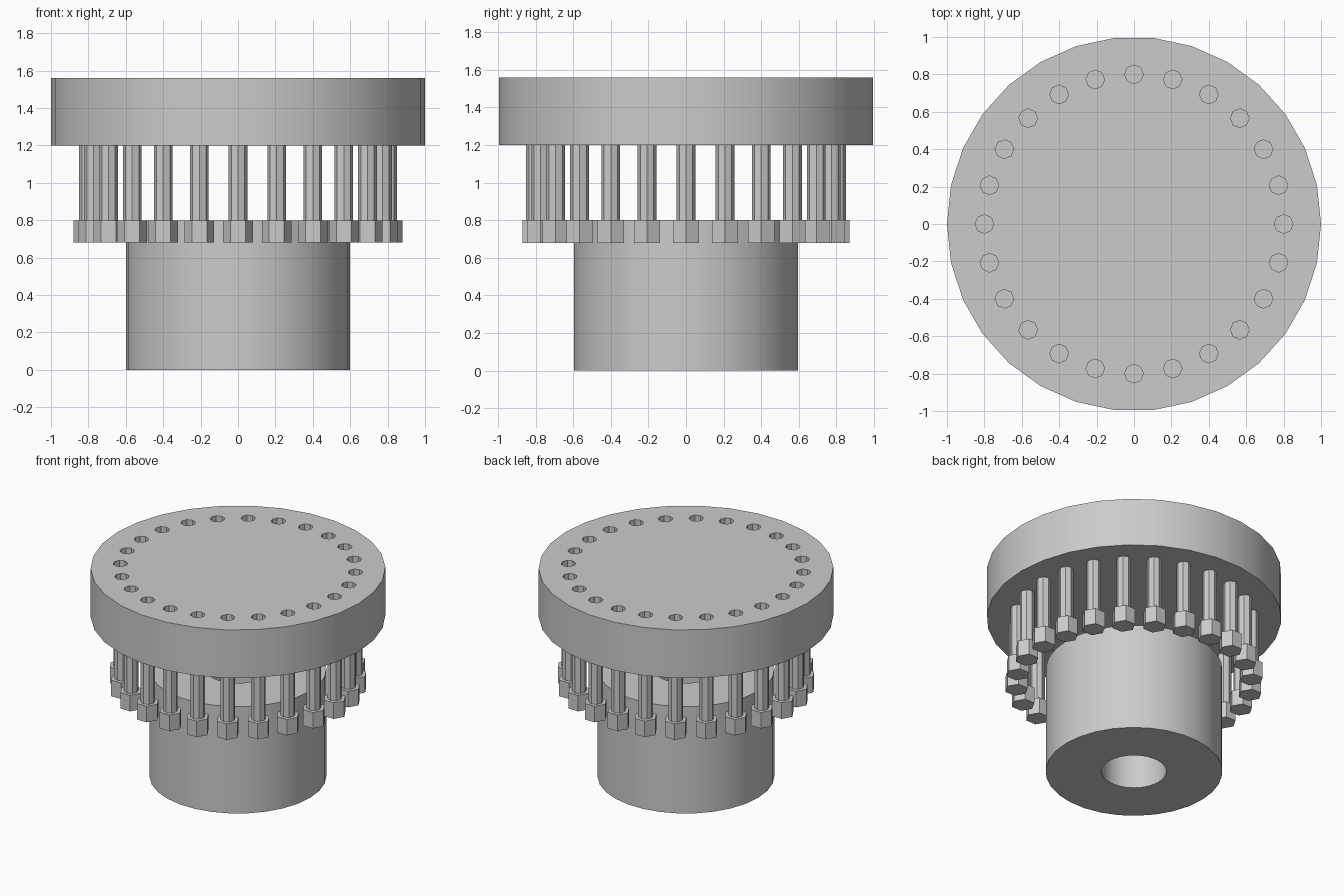
import bpy
import bmesh
from math import cos, sin, tau, radians

if "Cube" in bpy.data.objects:
    bpy.data.objects.remove(bpy.data.objects["Cube"], do_unlink=True)

grey = bpy.data.materials.new("machined grey")
grey.use_nodes = True
colour = (0.6, 0.6, 0.6, 1)
grey.diffuse_color = colour
grey.node_tree.nodes["Principled BSDF"].inputs["Base Color"].default_value = colour


def add_prism(bm, radius, sides, bottom, top, x=0, y=0):
    """Closed upright prism with its first corner on +x."""
    ring = [bm.verts.new((x + radius * cos(tau * i / sides),
                          y + radius * sin(tau * i / sides), bottom))
            for i in range(sides)]
    base = bm.faces.new(ring)
    cap = bmesh.ops.extrude_face_region(bm, geom=[base])["geom"]
    raised = [v for v in cap if isinstance(v, bmesh.types.BMVert)]
    bmesh.ops.translate(bm, verts=raised, vec=(0, 0, top - bottom))


def make(name, prisms):
    bm = bmesh.new()
    for prism in prisms:
        add_prism(bm, *prism)
    bmesh.ops.recalc_face_normals(bm, faces=bm.faces)
    mesh = bpy.data.meshes.new(name)
    bm.to_mesh(mesh)
    bm.free()
    mesh.materials.append(grey)
    obj = bpy.data.objects.new(name, mesh)
    bpy.context.collection.objects.link(obj)
    return obj


def activate(obj):
    bpy.ops.object.select_all(action="DESELECT")
    obj.select_set(True)
    bpy.context.view_layer.objects.active = obj


def cut(obj, cutter):
    activate(obj)
    mod = obj.modifiers.new("holes", "BOOLEAN")
    mod.operation = "DIFFERENCE"
    mod.solver = "EXACT"
    mod.object = cutter
    bpy.ops.object.modifier_apply(modifier=mod.name)
    bpy.data.objects.remove(cutter, do_unlink=True)


def smooth(obj):
    activate(obj)
    bpy.ops.object.shade_smooth_by_angle(angle=radians(30))


BOLTS = 24
spots = [(0.8 * cos(tau * i / BOLTS), 0.8 * sin(tau * i / BOLTS))
         for i in range(BOLTS)]

# Lower hub with a central bore
hub = make("hub", [(0.6, 30, 0, 0.8)])
cut(hub, make("bore_cutter", [(0.22, 30, -0.1, 0.9)]))
smooth(hub)

# Upper flange plate drilled with a ring of bolt holes
flange = make("flange_plate", [(1, 30, 1.2, 1.56)])
cut(flange, make("hole_cutter", [(0.05, 8, 1.1, 1.7, x, y) for x, y in spots]))
smooth(flange)

# Ring of bolts: octagonal shanks rising into the plate from hexagonal heads
for n, (x, y) in enumerate(spots, 1):
    make(f"bolt_shank_{n}", [(0.05, 8, 0.8, 1.3, x, y)])
    make(f"bolt_head_{n}", [(0.08, 6, 0.68, 0.8, x, y)])
